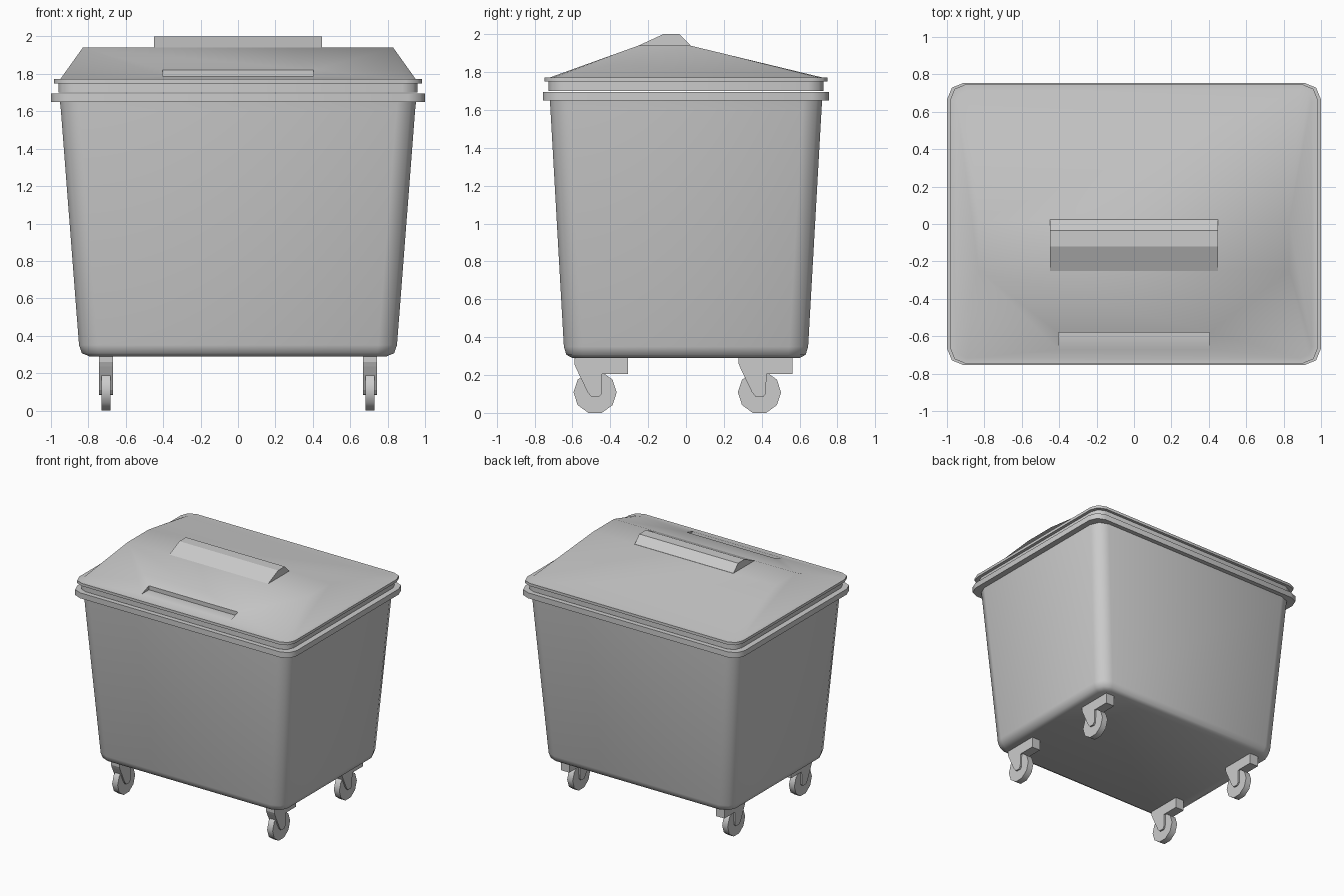
import bpy, bmesh, math
from mathutils import Matrix

if "Cube" in bpy.data.objects:
    bpy.data.objects.remove(bpy.data.objects["Cube"])


def ring(bm, hx, hy, r, z, segs=2):
    """Rounded rectangle of vertices, counter-clockwise from the +x +y corner."""
    verts = []
    for i, (sx, sy) in enumerate(((1, 1), (-1, 1), (-1, -1), (1, -1))):
        for k in range(segs + 1):
            a = math.pi / 2 * (i + k / segs)
            verts.append(bm.verts.new((sx * (hx - r) + r * math.cos(a),
                                       sy * (hy - r) + r * math.sin(a), z)))
    return verts


def loft(bm, specs):
    """Stack rounded rectangles, cap the bottom, return the last ring."""
    rings = [ring(bm, *s) for s in specs]
    bm.faces.new(rings[0][::-1])
    n = len(rings[0])
    for a, b in zip(rings, rings[1:]):
        for i in range(n):
            j = (i + 1) % n
            bm.faces.new((a[i], a[j], b[j], b[i]))
    return rings[-1]


def prism(bm, profile, x0, x1):
    """Extrude a (y, z) profile along x."""
    a = [bm.verts.new((x0, y, z)) for y, z in profile]
    b = [bm.verts.new((x1, y, z)) for y, z in profile]
    bm.faces.new(a)
    bm.faces.new(b[::-1])
    for i in range(len(a)):
        j = (i + 1) % len(a)
        bm.faces.new((a[j], a[i], b[i], b[j]))


def finish(bm, name):
    bmesh.ops.recalc_face_normals(bm, faces=bm.faces[:])
    me = bpy.data.meshes.new(name)
    bm.to_mesh(me)
    bm.free()
    ob = bpy.data.objects.new(name, me)
    bpy.context.collection.objects.link(ob)
    return ob


def activate(ob):
    bpy.ops.object.select_all(action='DESELECT')
    ob.select_set(True)
    bpy.context.view_layer.objects.active = ob


def smooth(ob, degrees):
    activate(ob)
    bpy.ops.object.shade_smooth_by_angle(angle=math.radians(degrees))


# Tapered tub with rounded bottom and projecting rim
bm = bmesh.new()
top = loft(bm, [(0.795, 0.60, 0.07, 0.29), (0.835, 0.632, 0.09, 0.307),
                (0.85, 0.645, 0.10, 0.35), (0.947, 0.716, 0.10, 1.605),
                (0.952, 0.719, 0.10, 1.65), (1.0, 0.755, 0.09, 1.65),
                (1.0, 0.755, 0.09, 1.695), (0.95, 0.715, 0.07, 1.695)])
bm.faces.new(top)
smooth(finish(bm, "tub"), 50)

# Lid: skirt, lip and hipped roof with a flat ridge
bm = bmesh.new()
base = loft(bm, [(0.96, 0.725, 0.08, 1.70), (0.96, 0.725, 0.08, 1.75),
                 (0.984, 0.747, 0.085, 1.75), (0.984, 0.747, 0.085, 1.772),
                 (0.95, 0.717, 0.06, 1.772)])
ridge = [bm.verts.new((x, y, 1.94)) for x, y in
         ((0.83, 0.02), (-0.83, 0.02), (-0.83, -0.25), (0.83, -0.25))]
bm.faces.new(ridge)
for c in range(4):
    d = (c + 1) % 4
    for k in range(2):
        bm.faces.new((base[3 * c + k], base[3 * c + k + 1], ridge[c]))
    bm.faces.new((base[3 * c + 2], base[3 * d], ridge[d], ridge[c]))
lid = finish(bm, "lid")

# Grip notch cut in the front slope of the lid
bm = bmesh.new()
prism(bm, [(-0.70, 1.788), (-0.58, 1.788), (-0.58, 1.9), (-0.70, 1.9)], -0.405, 0.405)
cutter = finish(bm, "grip_cutter")
cutter.hide_render = True
mod = lid.modifiers.new("grip_notch", 'BOOLEAN')
mod.operation = 'DIFFERENCE'
mod.solver = 'EXACT'
mod.object = cutter
activate(lid)
bpy.ops.object.modifier_apply(modifier=mod.name)
bpy.data.objects.remove(cutter)
smooth(lid, 50)

# Raised housing on the ridge
bm = bmesh.new()
prism(bm, [(-0.265, 1.93), (-0.25, 1.94), (-0.12, 2.0), (-0.035, 2.0),
           (0.025, 1.94), (0.025, 1.92)], -0.45, 0.45)
finish(bm, "lid_ridge_housing")

# Four swivel casters, all trailing the same way
FORK = [(-0.11, 0.295), (-0.11, 0.26), (-0.10, 0.235), (-0.04, 0.11), (-0.02, 0.085),
        (0.018, 0.083), (0.034, 0.1), (0.037, 0.205), (0.175, 0.205), (0.175, 0.295)]
for side, x in (("left", -0.706), ("right", 0.706)):
    for end, y in (("front", -0.48), ("back", 0.388)):
        bm = bmesh.new()
        prism(bm, [(y + py, pz) for py, pz in FORK], x - 0.038, x + 0.038)
        finish(bm, f"{end}_{side}_caster_fork")

        bm = bmesh.new()
        R = 0.114
        prism(bm, [(y + R * math.cos(math.tau * i / 10),
                    R * math.cos(math.pi / 10) + R * math.sin(math.tau * i / 10))
                   for i in range(10)], x - 0.025, x + 0.025)
        smooth(finish(bm, f"{end}_{side}_wheel"), 40)
